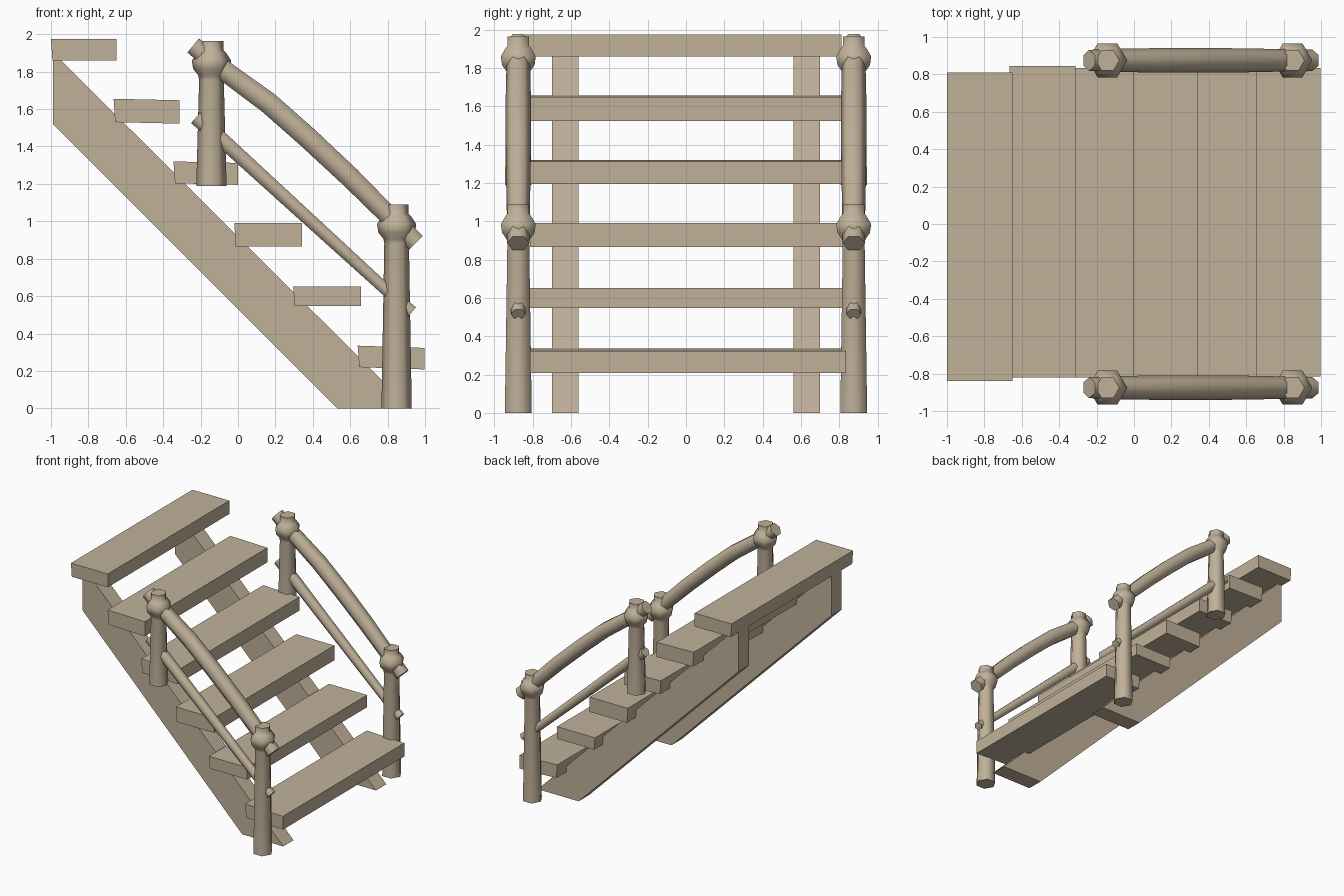
import bpy
import bmesh
from math import cos, sin, pi, radians
from mathutils import Vector

old = bpy.data.objects.get("Cube")
if old:
    bpy.data.objects.remove(old, do_unlink=True)

wood = bpy.data.materials.new("pale wood")
wood.use_nodes = True
colour = (0.53, 0.44, 0.32, 1)
wood.diffuse_color = colour
wood.node_tree.nodes["Principled BSDF"].inputs["Base Color"].default_value = colour


def finish(name, bm, smooth=False):
    """Turn a bmesh into a named wooden object."""
    bmesh.ops.recalc_face_normals(bm, faces=bm.faces)
    mesh = bpy.data.meshes.new(name)
    bm.to_mesh(mesh)
    bm.free()
    mesh.materials.append(wood)
    obj = bpy.data.objects.new(name, mesh)
    bpy.context.collection.objects.link(obj)
    if smooth:
        bpy.ops.object.select_all(action="DESELECT")
        obj.select_set(True)
        bpy.context.view_layer.objects.active = obj
        bpy.ops.object.shade_smooth_by_angle(angle=radians(65))


def plank(name, outline, y0, y1):
    """Extrude a side outline (x, z) across y."""
    bm = bmesh.new()
    face = bm.faces.new([bm.verts.new((x, y0, z)) for x, z in outline])
    out = bmesh.ops.extrude_face_region(bm, geom=[face])
    verts = [v for v in out["geom"] if isinstance(v, bmesh.types.BMVert)]
    bmesh.ops.translate(bm, verts=verts, vec=(0, y1 - y0, 0))
    finish(name, bm)


def log(name, path, y, phase=0.0, sides=6):
    """Six-sided log along a path of (x, z, radius) in the plane at y."""
    points = [Vector((x, y, z)) for x, z, r in path]
    side = Vector((0, 1, 0))
    bm = bmesh.new()
    rings = []
    for i, p in enumerate(points):
        ahead = points[min(i + 1, len(points) - 1)] - points[max(i - 1, 0)]
        up = ahead.normalized().cross(side)
        ring = []
        for k in range(sides):
            a = phase + 2 * pi * k / sides
            ring.append(bm.verts.new(p + path[i][2] * (cos(a) * side + sin(a) * up)))
        rings.append(ring)
    for a, b in zip(rings, rings[1:]):
        for k in range(sides):
            n = (k + 1) % sides
            bm.faces.new((a[k], a[n], b[n], b[k]))
    bm.faces.new(rings[0])
    bm.faces.new(rings[-1])
    finish(name, bm, smooth=True)


def post(name, x, y, bottom, top):
    """Tapered post with a swollen knot below its cap."""
    knot = [(0.21, 0.066), (0.185, 0.07), (0.15, 0.098), (0.105, 0.105),
            (0.06, 0.075), (0.05, 0.064), (0, 0.064)]
    path = [(x, bottom, 0.081)] + [(x, top - d, r) for d, r in knot]
    log(name, path, y, phase=pi / 6)


# Treads: x start, x end, z bottom, z top, tilt at the far end, y range
treads = [
    (-1.0, -0.65, 1.86, 1.975, 0, -0.84, 0.81),
    (-0.665, -0.312, 1.53, 1.655, -0.008, -0.82, 0.845),
    (-0.345, 0.0, 1.203, 1.32, -0.008, -0.82, 0.835),
    (-0.02, 0.342, 0.865, 0.992, 0, -0.815, 0.82),
    (0.295, 0.657, 0.548, 0.652, 0, -0.815, 0.815),
    (0.64, 0.997, 0.22, 0.335, -0.012, -0.815, 0.835),
]
for i, (x0, x1, z0, z1, tilt, y0, y1) in enumerate(treads):
    plank(f"tread_{i + 1}",
          [(x0 + 0.008, z0), (x1, z0 + tilt), (x1, z1 + tilt), (x0, z1)], y0, y1)

# Sloping stringers under the treads
stringer = [(-0.99, 1.52), (0.53, 0), (0.92, 0), (-0.945, 1.86), (-0.99, 1.86)]
for side, s in (("left", -1), ("right", 1)):
    plank(f"stringer_{side}", stringer, s * 0.56, s * 0.70)

# Posts, curved handrail and straight lower rail on both sides
handrail = [(-0.24, 1.94, 0.056), (-0.08, 1.81, 0.062), (0.16, 1.635, 0.066),
            (0.37, 1.45, 0.066), (0.6, 1.235, 0.064), (0.79, 1.045, 0.06),
            (0.952, 0.885, 0.058)]
lower_rail = [(-0.225, 1.555, 0.046), (-0.08, 1.43, 0.046),
              (0.79, 0.635, 0.036), (0.93, 0.515, 0.038)]
for side, y in (("left", -0.875), ("right", 0.875)):
    post(f"upper_post_{side}", -0.142, y, 1.19, 1.965)
    post(f"lower_post_{side}", 0.848, y, 0, 1.09)
    log(f"handrail_{side}", handrail, y)
    log(f"lower_rail_{side}", lower_rail, y)
